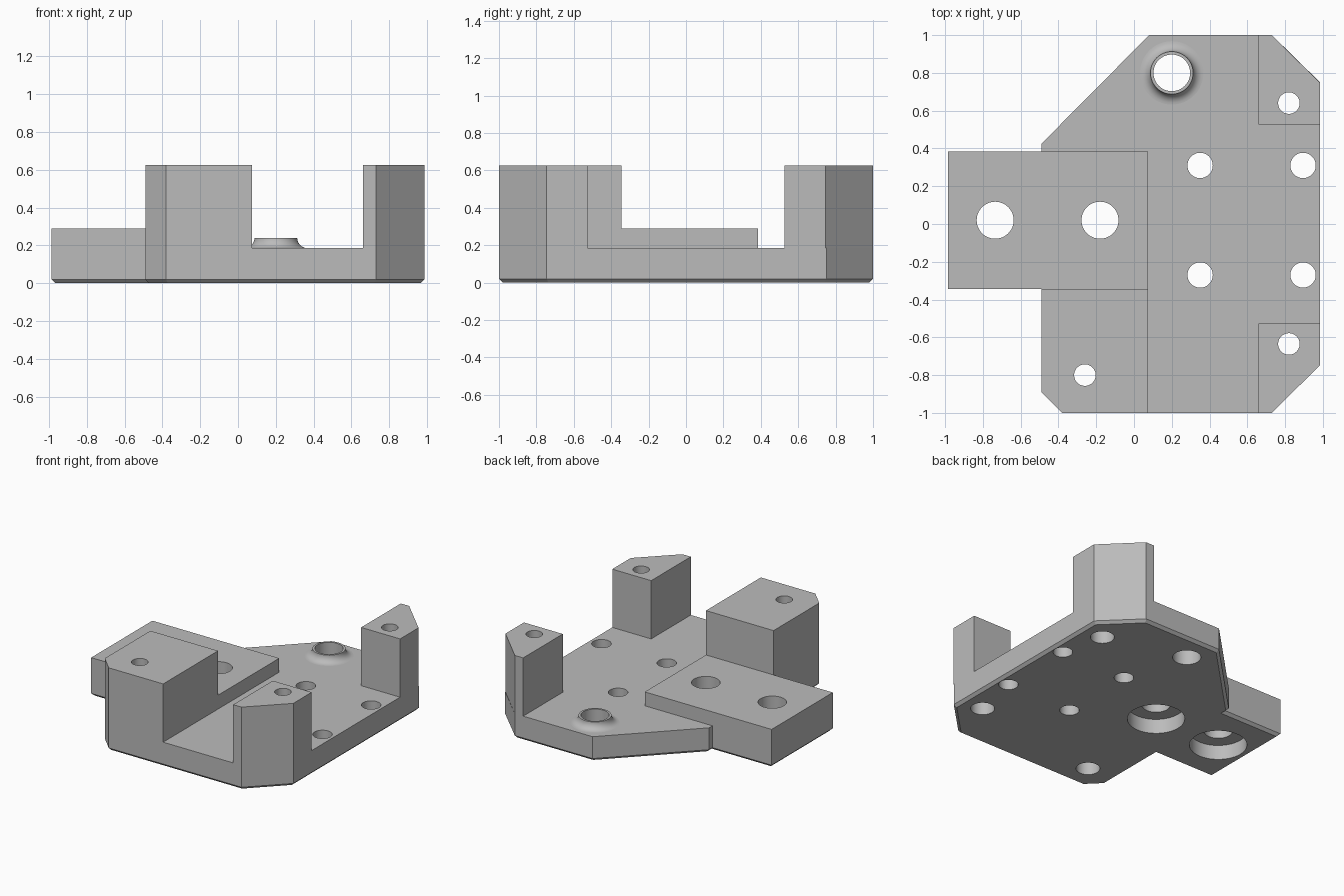
import bpy, bmesh, math

cube = bpy.data.objects.get("Cube")
if cube:
    bpy.data.objects.remove(cube, do_unlink=True)

DECK, SLAB, POST = 0.185, 0.29, 0.625
CHAMFER = 0.02

grey = bpy.data.materials.new("plain grey")
grey.use_nodes = True
colour = (0.5, 0.5, 0.5, 1)
grey.diffuse_color = colour
grey.node_tree.nodes["Principled BSDF"].inputs["Base Color"].default_value = colour


def make_object(name, bm):
    bmesh.ops.recalc_face_normals(bm, faces=bm.faces)
    mesh = bpy.data.meshes.new(name)
    bm.to_mesh(mesh)
    bm.free()
    mesh.materials.append(grey)
    ob = bpy.data.objects.new(name, mesh)
    bpy.context.collection.objects.link(ob)
    return ob


def prism(name, outline, z0, z1, chamfer=0):
    """Extrude an outline upwards, with an optional chamfer round the bottom."""
    bm = bmesh.new()
    base = bm.faces.new([bm.verts.new((x, y, z0)) for x, y in outline])
    new = bmesh.ops.extrude_face_region(bm, geom=[base], use_keep_orig=True)["geom"]
    top = [v for v in new if isinstance(v, bmesh.types.BMVert)]
    bmesh.ops.translate(bm, verts=top, vec=(0, 0, z1 - z0))
    bmesh.ops.recalc_face_normals(bm, faces=bm.faces)
    if chamfer:
        rim = [e for e in bm.edges if all(abs(v.co.z - z0) < 1e-5 for v in e.verts)]
        bmesh.ops.bevel(bm, geom=rim, offset=chamfer, segments=1,
                        affect="EDGES", profile=0.5)
    return make_object(name, bm)


def lathe(bm, profile, x, y, closed, steps=48):
    """Revolve (radius, z) points about a vertical axis; cap the ends unless closed."""
    rings = []
    for r, z in profile:
        rings.append([bm.verts.new((x + r * math.cos(math.tau * i / steps),
                                    y + r * math.sin(math.tau * i / steps), z))
                      for i in range(steps)])
    pairs = list(zip(rings, rings[1:]))
    if closed:
        pairs.append((rings[-1], rings[0]))
    else:
        bm.faces.new(rings[0][::-1])
        bm.faces.new(rings[-1])
    for a, b in pairs:
        for i in range(steps):
            j = (i + 1) % steps
            bm.faces.new((a[i], a[j], b[j], b[i]))


# Main deck, with the tongue included in its outline
parts = [prism("deck", [
    (-0.49, -0.89), (-0.38, -1), (0.73, -1), (0.985, -0.745), (0.985, 0.75),
    (0.73, 1), (0.08, 1), (-0.49, 0.425), (-0.49, 0.385), (-0.985, 0.385),
    (-0.985, -0.345), (-0.49, -0.345)], 0, DECK, CHAMFER)]

# Raised tongue
parts.append(prism("tongue", [
    (-0.985, -0.345), (0.075, -0.345), (0.075, 0.385), (-0.985, 0.385)], DECK, SLAB))

# Tall corner block
parts.append(prism("corner_block", [
    (-0.49, -0.89), (-0.38, -1), (0.075, -1), (0.075, -0.345), (-0.49, -0.345)],
    DECK, POST))

# Mirrored pair of chamfered posts
for name, s in (("front_post", -1), ("back_post", 1)):
    parts.append(prism(name, [
        (0.66, s * 0.527), (0.985, s * 0.527), (0.985, s * 0.747),
        (0.73, s), (0.66, s)], DECK, POST))

# Holes: (x, y, radius, counterbore radius, counterbore depth)
holes = [(0.2, 0.8, 0.097, 0, 0)]
holes += [(x, y, 0.067, 0, 0) for x in (0.35, 0.895) for y in (0.31, -0.27)]
holes += [(x, y, 0.057, 0.082, 0.4)
          for x, y in ((0.82, 0.64), (0.82, -0.635), (-0.26, -0.8))]
holes += [(x, 0.02, 0.098, 0.197, 0.11) for x in (-0.735, -0.18)]

bm = bmesh.new()
for x, y, r, wide, depth in holes:
    profile = [(r, -0.1), (r, 0.8)]
    if wide:
        profile = [(wide, -0.1), (wide, depth), (r, depth), (r, 0.8)]
    lathe(bm, profile, x, y, closed=False)
cutter = make_object("hole_cutter", bm)
cutter.hide_render = True

for ob in parts:
    mod = ob.modifiers.new("holes", "BOOLEAN")
    mod.operation = "DIFFERENCE"
    mod.solver = "EXACT"
    mod.object = cutter
    bpy.context.view_layer.objects.active = ob
    bpy.ops.object.modifier_apply(modifier=mod.name)
bpy.data.objects.remove(cutter, do_unlink=True)

# Flared collar round the back hole
FLARE, TOP = 0.055, 0.24
bm = bmesh.new()
profile = [(0.097, DECK), (0.097, TOP)]
for i in range(9):
    a = math.pi / 2 * i / 8
    profile.append((0.113 + FLARE * (1 - math.cos(a)), TOP - FLARE * math.sin(a)))
lathe(bm, profile, 0.2, 0.8, closed=True)
parts.append(make_object("collar", bm))

# Smooth the round walls, keep the edges crisp
bpy.ops.object.select_all(action="DESELECT")
for ob in parts:
    ob.select_set(True)
bpy.context.view_layer.objects.active = parts[0]
bpy.ops.object.shade_smooth_by_angle(angle=math.radians(30))
